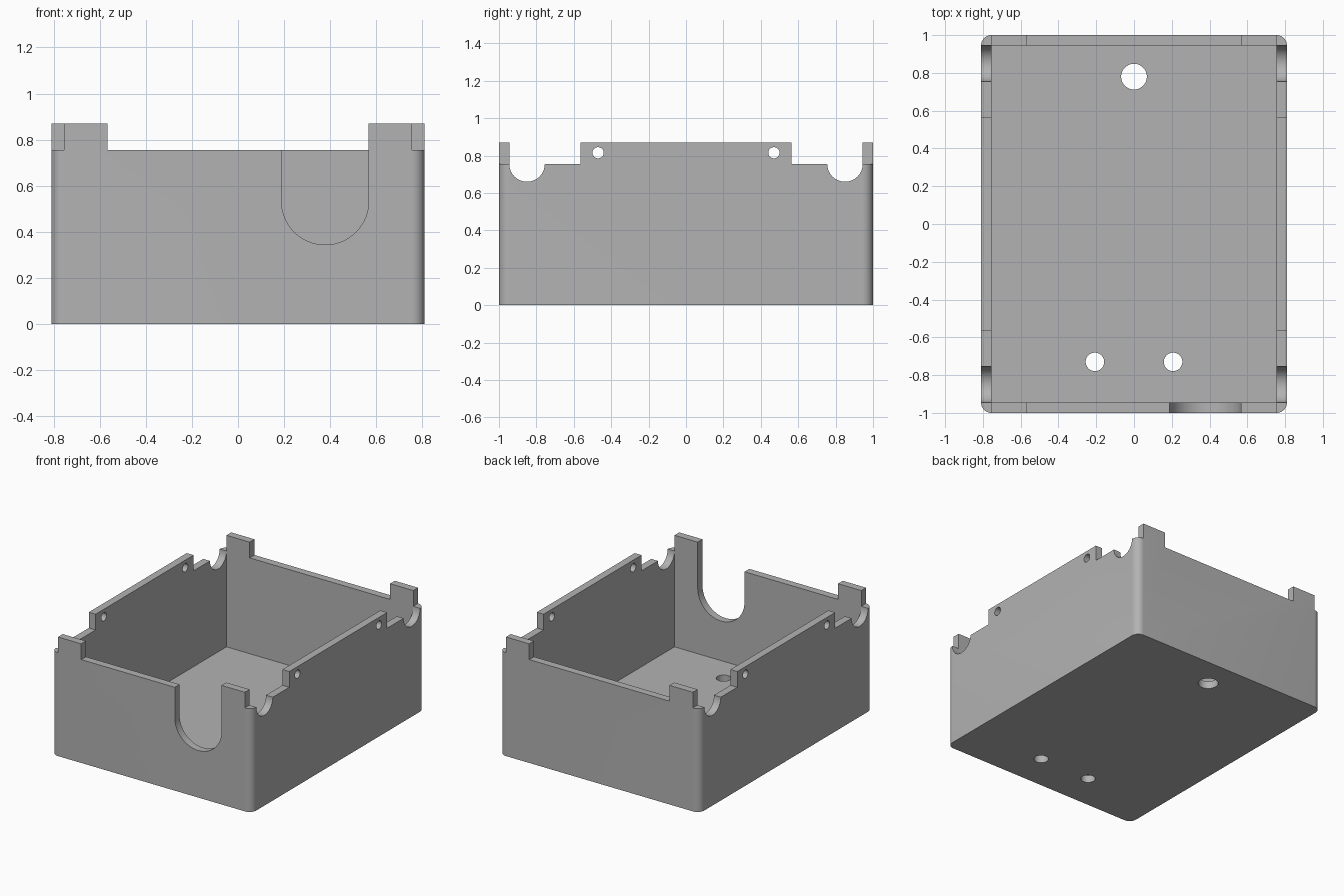
import bpy
import bmesh
import math

if "Cube" in bpy.data.objects:
    bpy.data.objects.remove(bpy.data.objects["Cube"])

HX, HY = 0.81, 1.0          # outer half sizes
WALL = 0.055                # wall, floor and corner radius
IX, IY = HX - WALL, HY - WALL
RIM, TOP = 0.755, 0.87      # low rim and raised tabs
TAB_X, TAB_Y = 0.567, 0.565


def prism(name, outline, axis, start, end):
    """Extrude a closed 2D outline along the x, y or z axis."""
    place = {"x": lambda a, b, d: (d, a, b),
             "y": lambda a, b, d: (a, d, b),
             "z": lambda a, b, d: (a, b, d)}[axis]
    bm = bmesh.new()
    face = bm.faces.new([bm.verts.new(place(a, b, start)) for a, b in outline])
    extruded = bmesh.ops.extrude_face_region(bm, geom=[face])["geom"]
    moved = [v for v in extruded if isinstance(v, bmesh.types.BMVert)]
    bmesh.ops.translate(bm, verts=moved, vec=place(0, 0, end - start))
    bmesh.ops.recalc_face_normals(bm, faces=bm.faces)
    mesh = bpy.data.meshes.new(name)
    bm.to_mesh(mesh)
    bm.free()
    obj = bpy.data.objects.new(name, mesh)
    bpy.context.collection.objects.link(obj)
    return obj


def arc(cx, cy, r, start=0, sweep=360, steps=48):
    count = steps if sweep == 360 else steps + 1
    angles = [math.radians(start + sweep * i / steps) for i in range(count)]
    return [(cx + r * math.cos(t), cy + r * math.sin(t)) for t in angles]


def rect(a0, a1, b0, b1):
    return [(a0, b0), (a1, b0), (a1, b1), (a0, b1)]


# Outer shell with rounded vertical corners
outline = []
for sx, sy, start in ((1, 1, 0), (-1, 1, 90), (-1, -1, 180), (1, -1, 270)):
    outline += arc(sx * IX, sy * IY, WALL, start, 90, 10)
box = prism("enclosure_box", outline, "z", 0, TOP)

# Cavity and the low rim between the front and back tabs
cutters = [
    prism("cavity", rect(-IX, IX, -IY, IY), "z", WALL, 1.2),
    prism("rim_opening", rect(-TAB_X, TAB_X, RIM, 1.1), "y", -1.2, 1.2),
]

# Lowered corners, round cable notches and screw holes in the side walls
for s in (-1, 1):
    for sx in (-1, 1):
        y0, y1 = sorted((s * TAB_Y, s * 1.2))
        x0, x1 = sorted((sx * IX, sx * 1.0))
        cutters.append(prism("corner_step", rect(x0, x1, y0, y1), "z", RIM, 1.1))
    cutters.append(prism("cable_notch", arc(s * 0.85, RIM, 0.095), "x", -1, 1))
    cutters.append(prism("side_hole", arc(s * 0.47, 0.815, 0.03, steps=32), "x", -1, 1))

# U-shaped slot in the front wall
radius = TAB_X / 3
slot = arc(2 * radius, 0.533, radius, 180, 180) + [(TAB_X, 1.0), (radius, 1.0)]
cutters.append(prism("front_slot", slot, "y", -1.2, -0.9))

# Floor holes
for x, y, r in ((0, 0.78, 0.068), (-0.207, -0.73, 0.049), (0.207, -0.73, 0.049)):
    cutters.append(prism("floor_hole", arc(x, y, r), "z", -0.1, 0.2))

# Cut everything away, then drop the cutters
bpy.context.view_layer.objects.active = box
for cutter in cutters:
    cutter.hide_render = True
    mod = box.modifiers.new("cut", "BOOLEAN")
    mod.operation = "DIFFERENCE"
    mod.solver = "EXACT"
    mod.object = cutter
    bpy.ops.object.modifier_apply(modifier=mod.name)
    bpy.data.objects.remove(cutter)

# Grey plastic
grey = bpy.data.materials.new("grey_plastic")
grey.use_nodes = True
color = (0.45, 0.45, 0.45, 1)
grey.diffuse_color = color
grey.node_tree.nodes["Principled BSDF"].inputs["Base Color"].default_value = color
box.data.materials.clear()
box.data.materials.append(grey)

# Smooth rounds with crisp edges
bpy.ops.object.select_all(action="DESELECT")
box.select_set(True)
bpy.ops.object.shade_smooth_by_angle(angle=math.radians(30))
